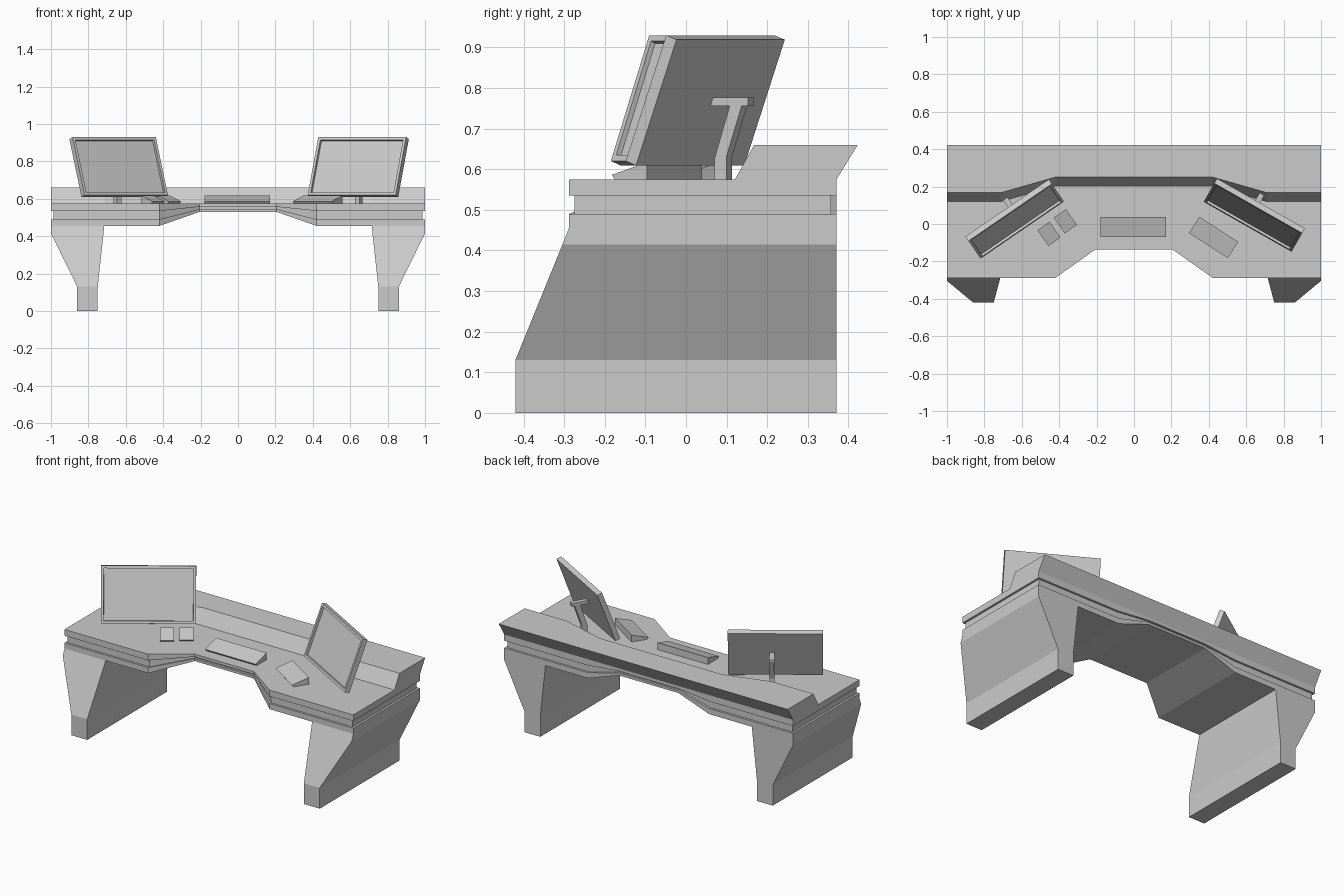
import bpy, bmesh
from math import radians
from mathutils import Matrix

if "Cube" in bpy.data.objects:
    bpy.data.objects.remove(bpy.data.objects["Cube"])


def loft(name, sections, matrix=Matrix(), finish=None):
    """Skin matching closed point loops and cap both ends."""
    bm = bmesh.new()
    rings = [[bm.verts.new(p) for p in s] for s in sections]
    n = len(rings[0])
    for a, b in zip(rings, rings[1:]):
        for i in range(n):
            j = (i + 1) % n
            bm.faces.new((a[i], a[j], b[j], b[i]))
    bm.faces.new(rings[0])
    bm.faces.new(rings[-1])
    bmesh.ops.recalc_face_normals(bm, faces=bm.faces)
    if finish:
        finish(bm)
    bm.transform(matrix)
    me = bpy.data.meshes.new(name)
    bm.to_mesh(me)
    bm.free()
    ob = bpy.data.objects.new(name, me)
    bpy.context.collection.objects.link(ob)
    return ob


def prism(name, profile, width, matrix=Matrix(), finish=None):
    """Extrude a (y, z) profile along x, centred on x = 0."""
    return loft(name, [[(x, y, z) for y, z in profile]
                       for x in (-width / 2, width / 2)], matrix, finish)


def place(x, y, z, yaw):
    return Matrix.Translation((x, y, z)) @ Matrix.Rotation(radians(yaw), 4, 'Z')


def rect(y0, y1, z0, z1):
    return [(y0, z0), (y1, z0), (y1, z1), (y0, z1)]


# desktop layers, which thin out towards the recessed middle
def layer(name, inset, side_z, mid_z):
    secs = []
    for x, mid in ((-1 + inset, 0), (-.42, 0), (-.205, 1), (.205, 1), (.42, 0), (1 - inset, 0)):
        y0 = (-.135 if mid else -.288) + inset
        z = mid_z if mid else side_z
        secs.append([(x, y, h) for y, h in rect(y0, .37 - inset, *z)])
    loft(name, secs)


layer("desktop_slab", 0, (.535, .574), (.557, .574))
layer("desktop_groove", .013, (.49, .535), (.545, .557))
layer("desktop_underframe", 0, (.455, .49), (.53, .545))

# raised rear ledge, overhanging at the back
ledge = []
for x, y in ((-1, .12), (-.71, .12), (-.42, .203), (.42, .203), (.71, .12), (1, .12)):
    ledge.append([(x, y, .574), (x, .37, .574), (x, .423, .66), (x, y + .048, .66)])
loft("rear_ledge", ledge)

# tapering slab legs: z, inner x, outer x, front y
leg = [(0, .75, .86, -.42), (.13, .75, .86, -.42), (.415, .719, 1, -.304), (.455, .715, 1, -.288)]
for side, s in (("left", -1), ("right", 1)):
    loft(side + "_leg", [[(s * a, y, z), (s * b, y, z), (s * b, .37, z), (s * a, .37, z)]
                         for z, a, b, y in leg])


# monitors with a recessed screen
def screen(bm):
    bm.faces.ensure_lookup_table()
    front = [min(bm.faces, key=lambda f: f.normal.y)]
    bmesh.ops.inset_region(bm, faces=front, thickness=.022)
    bmesh.ops.inset_region(bm, faces=front, thickness=.001, depth=-.013)


arm = [(.094, -.05), (.128, -.05), (.128, .01), (.178, .155), (.144, .155), (.094, .005)]
for side, x, y, yaw, shift in (("left", -.5975, -.0325, 34.4, .02),
                               ("right", .6075, -.015, -29.6, -.02)):
    m = place(x, y, .62, yaw)
    prism(side + "_monitor", rect(0, .031, 0, .33), .54,
          m @ Matrix.Rotation(radians(-20.3), 4, 'X'), screen)
    ms = m @ Matrix.Translation((shift, 0, 0))
    prism(side + "_monitor_arm", arm, .028, ms)
    prism(side + "_monitor_mount", rect(.075, .19, .136, .157), .029, ms)


# wedge-shaped input devices, placed by the middle of the front edge
def wedge(name, x, y, yaw, width, depth):
    prof = [(.01, .573), (0, .586), (depth, .617), (depth, .573)]
    prism(name, prof, width, place(x, y, 0, yaw))


wedge("keyboard", -.003, -.07, 0, .35, .107)
wedge("right_keypad", .3975, -.115, -33, .248, .103)
wedge("left_keypad_outer", -.425, -.095, 35, .079, .103)
wedge("left_keypad_inner", -.3375, -.0275, 35, .079, .103)
